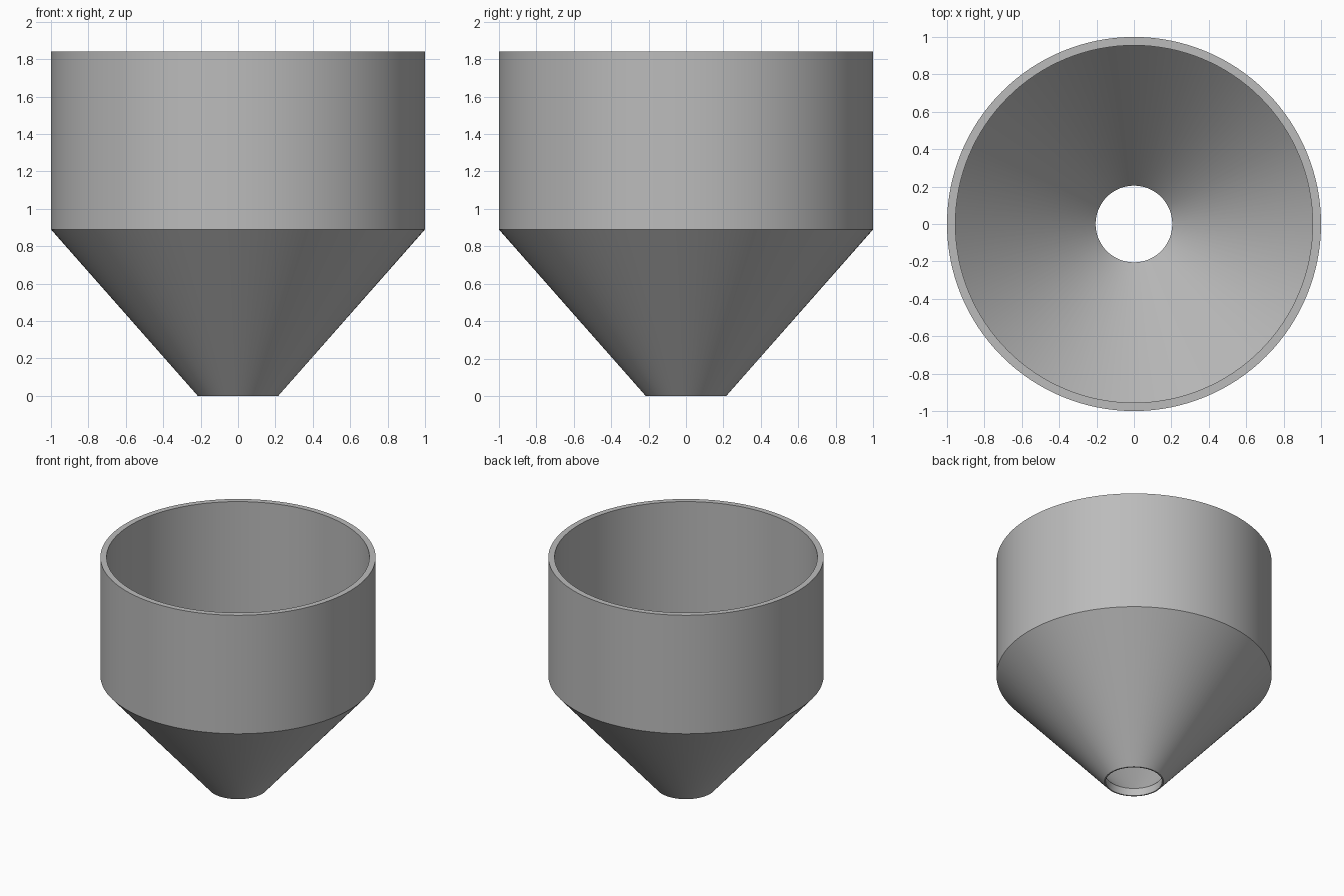
import bpy, bmesh, math

cube = bpy.data.objects.get("Cube")
if cube:
    bpy.data.objects.remove(cube, do_unlink=True)

# Plain grey material
GREY = (0.5, 0.5, 0.5, 1.0)
mat = bpy.data.materials.new("plain grey")
mat.use_nodes = True
mat.diffuse_color = GREY
mat.node_tree.nodes["Principled BSDF"].inputs["Base Color"].default_value = GREY

# Closed wall section (radius, height): outer skin up, inner skin down
PROFILE = [(0.215, 0), (1, 0.89), (1, 1.84),
           (0.955, 1.84), (0.955, 0.91), (0.205, 0.06), (0.205, 0)]
SEGMENTS = 128


def lathe(name, profile, segments):
    """Revolve a closed section around the z axis."""
    bm = bmesh.new()
    rings = []
    for i in range(segments):
        a = 2 * math.pi * i / segments
        rings.append([bm.verts.new((r * math.cos(a), r * math.sin(a), z))
                      for r, z in profile])
    n = len(profile)
    for i, ring in enumerate(rings):
        following = rings[(i + 1) % segments]
        for j in range(n):
            k = (j + 1) % n
            bm.faces.new((ring[j], following[j], following[k], ring[k]))
    bmesh.ops.recalc_face_normals(bm, faces=bm.faces)
    mesh = bpy.data.meshes.new(name)
    bm.to_mesh(mesh)
    bm.free()
    obj = bpy.data.objects.new(name, mesh)
    bpy.context.collection.objects.link(obj)
    return obj


# Hollow hopper: straight upper wall, conical base and open outlet
hopper = lathe("hopper_funnel", PROFILE, SEGMENTS)
hopper.data.materials.append(mat)
bpy.ops.object.select_all(action='DESELECT')
hopper.select_set(True)
bpy.context.view_layer.objects.active = hopper
bpy.ops.object.shade_smooth_by_angle(angle=math.radians(30))
